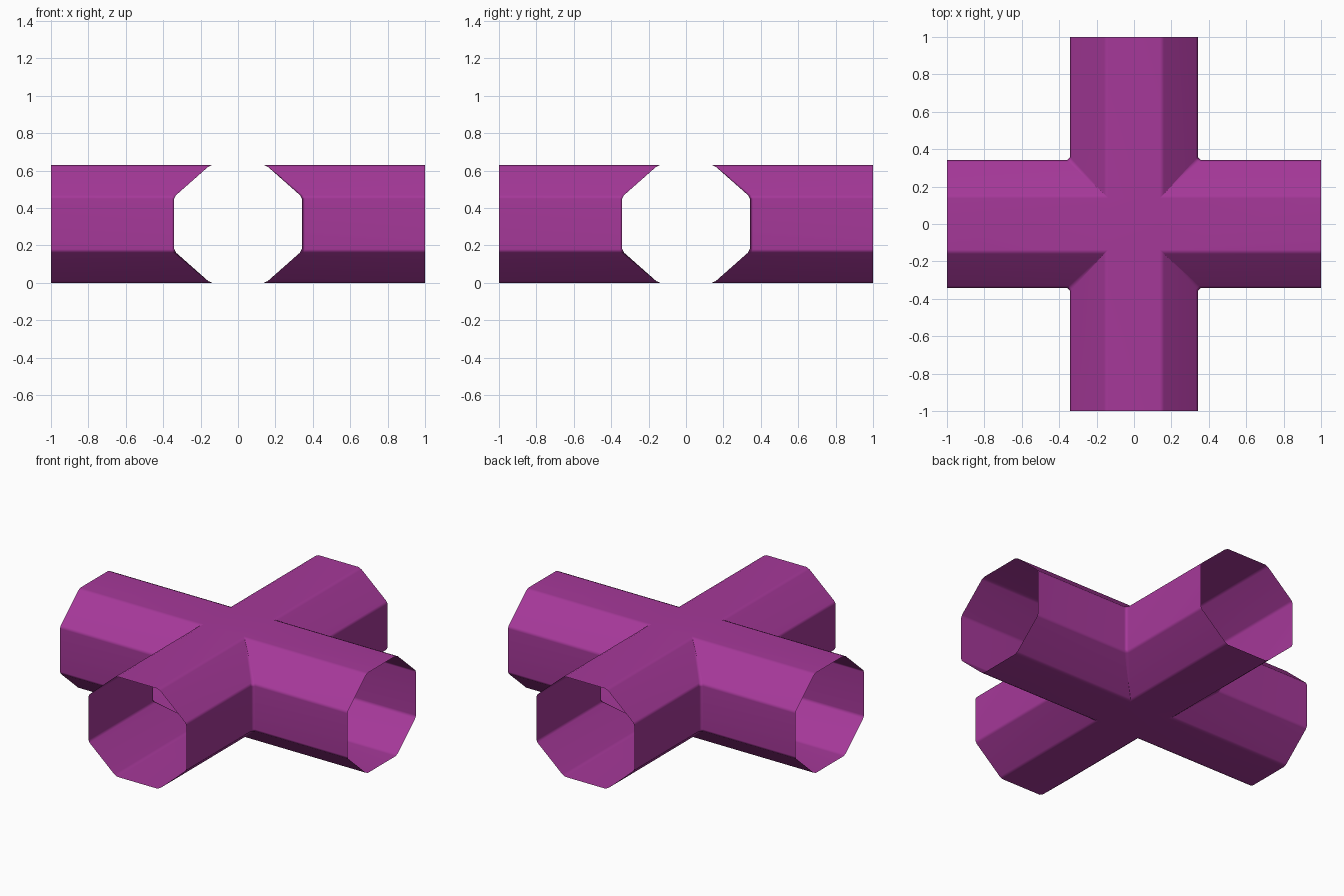
import bpy
import bmesh
from math import pi
from mathutils import Matrix, Vector

cube = bpy.data.objects.get("Cube")
if cube:
    bpy.data.objects.remove(cube, do_unlink=True)

HEIGHT, FLAT, HALF = 0.63, 0.138, 0.341
CHAMFER = 0.018

# Softened octagon section: upper right quarter, mirrored down and across
quarter = [(FLAT, HEIGHT), (0.16, 0.62), (0.332, 0.468), (HALF, 0.45)]
right = quarter + [(u, HEIGHT - z) for u, z in reversed(quarter)]
section = right + [(-u, z) for u, z in reversed(right)]
count = len(section)


def inner_end(u):
    """Distance from the centre where an arm meets its neighbour's mitre."""
    return abs(u) + CHAMFER * (abs(u) - FLAT) / (HALF - FLAT)


bm = bmesh.new()

# Four open tube arms
inner_rings = []
for k in range(4):
    turn = Matrix.Rotation(k * pi / 2, 3, "Z")
    inner = [bm.verts.new(turn @ Vector((inner_end(u), u, z))) for u, z in section]
    outer = [bm.verts.new(turn @ Vector((1, u, z))) for u, z in section]
    for i in range(count):
        j = (i + 1) % count
        bm.faces.new((inner[i], outer[i], outer[j], inner[j]))
    inner_rings.append(inner)

# Narrow chamfers in the four corners between arms
for k in range(4):
    a, b = inner_rings[k], inner_rings[(k + 1) % 4]
    for i in range(len(right) - 1):
        bm.faces.new((a[i], a[i + 1], b[count - 2 - i], b[count - 1 - i]))

# Flat squares closing the crossing above and below
for i in (0, len(right) - 1):
    bm.faces.new([ring[i] for ring in inner_rings])

bmesh.ops.remove_doubles(bm, verts=bm.verts, dist=0.0005)
bmesh.ops.recalc_face_normals(bm, faces=bm.faces)
top = max(bm.faces, key=lambda f: f.calc_center_median().z)
if top.normal.z < 0:
    bmesh.ops.reverse_faces(bm, faces=bm.faces)

mesh = bpy.data.meshes.new("cross_pipe")
bm.to_mesh(mesh)
bm.free()
pipe = bpy.data.objects.new("cross_pipe", mesh)
bpy.context.collection.objects.link(pipe)

# Purple finish
purple = bpy.data.materials.new("purple")
purple.use_nodes = True
colour = (0.38, 0.04, 0.32, 1)
purple.diffuse_color = colour
purple.node_tree.nodes["Principled BSDF"].inputs["Base Color"].default_value = colour
mesh.materials.append(purple)

# Smooth narrow edges while the broad panels stay flat
mesh.polygons.foreach_set("use_smooth", [True] * len(mesh.polygons))
weighted = pipe.modifiers.new("panel_normals", "WEIGHTED_NORMAL")
weighted.keep_sharp = True
